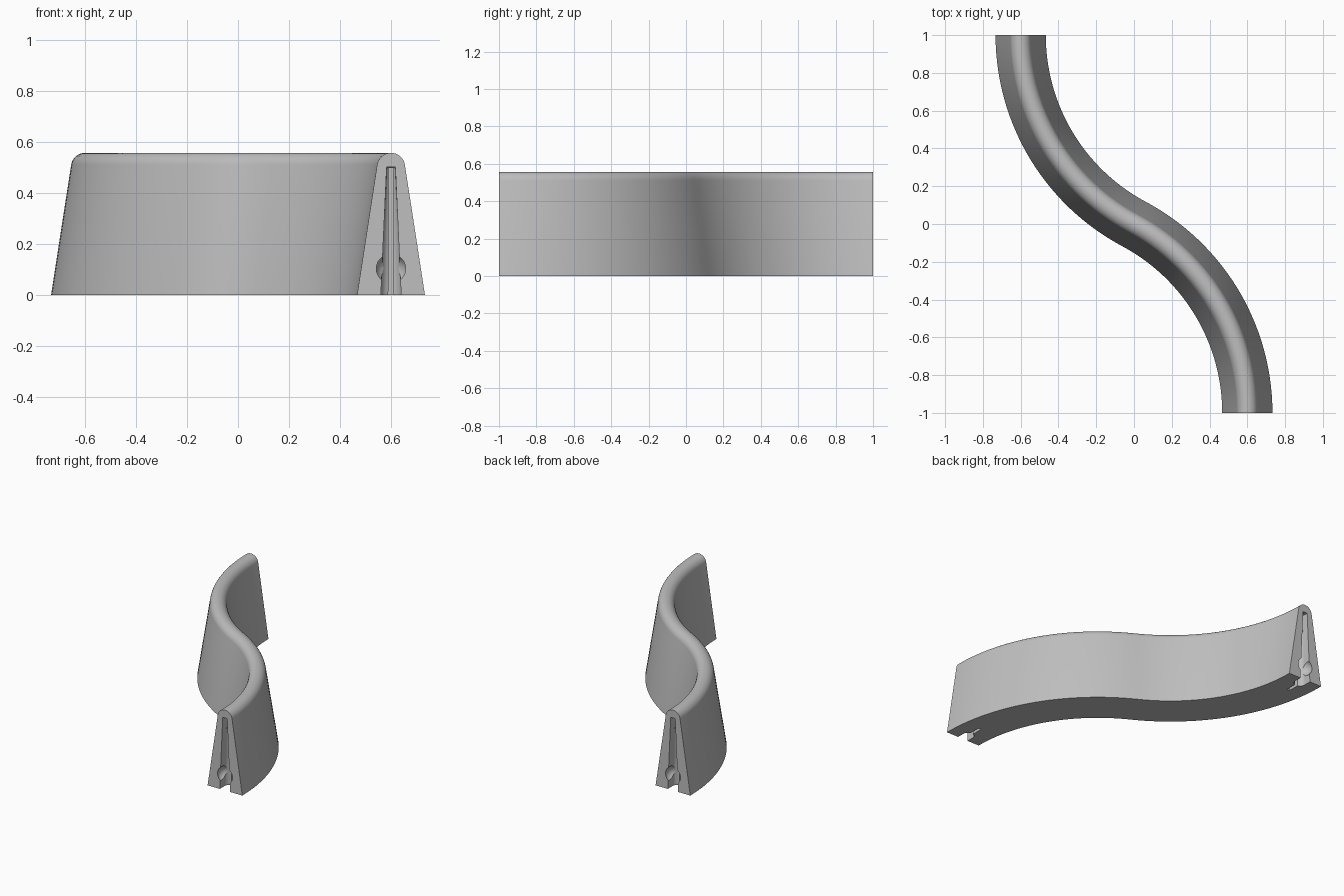
import bpy, bmesh
from math import sin, cos, atan2, radians, pi
from mathutils import Vector, Matrix

cube = bpy.data.objects.get("Cube")
if cube:
    bpy.data.objects.remove(cube)

BASE, HEIGHT, CAP = 0.133, 0.557, 0.055   # half width at floor, height, cap radius
END_X = 0.6                               # offset of each end from the middle
RADIUS = (END_X ** 2 + 1) / (2 * END_X)   # radius of both path arcs
STEPS = 28

grey = bpy.data.materials.new("mid grey")
grey.use_nodes = True
grey.diffuse_color = (0.52, 0.52, 0.52, 1)
grey.node_tree.nodes["Principled BSDF"].inputs["Base Color"].default_value = grey.diffuse_color


def make_object(name, bm):
    bmesh.ops.recalc_face_normals(bm, faces=bm.faces)
    mesh = bpy.data.meshes.new(name)
    bm.to_mesh(mesh)
    bm.free()
    mesh.materials.append(grey)
    obj = bpy.data.objects.new(name, mesh)
    bpy.context.collection.objects.link(obj)
    return obj


def loft(bm, rings):
    """Skin a row of closed rings and cap both ends."""
    loops = [[bm.verts.new(p) for p in ring] for ring in rings]
    count = len(loops[0])
    for a, b in zip(loops, loops[1:]):
        for i in range(count):
            j = (i + 1) % count
            bm.faces.new((a[i], a[j], b[j], b[i]))
    bm.faces.new(loops[0])
    bm.faces.new(loops[-1])


# Cross-section: leaning sides under a round cap
lean = radians(9)
profile = [(BASE, 0)]
for i in range(17):
    a = lean + (pi - 2 * lean) * i / 16
    profile.append((CAP * cos(a), HEIGHT - CAP + CAP * sin(a)))
profile.append((-BASE, 0))

# S-shaped path: one arc, then its half-turn copy
centre = Vector((END_X - RADIUS, -1, 0))
sweep = atan2(1, -centre.x)
path = []
for i in range(STEPS + 1):
    a = sweep * i / STEPS
    out = Vector((cos(a), sin(a), 0))
    path.append((centre + out * RADIUS, out))
path += [(-p, out) for p, out in reversed(path[:-1])]

bm = bmesh.new()
loft(bm, [[p + out * u + Vector((0, 0, z)) for u, z in profile] for p, out in path])
wall = make_object("curved_wall", bm)


def wedge(name, low, high, top, depth):
    """Upright slot reaching inward from the end face, narrower at the top."""
    bm = bmesh.new()
    rings = []
    for y in (-1.05, -1 + depth):
        rings.append([(END_X + u, y, z) for u, z in
                      ((-low, -0.05), (low, -0.05), (high, top), (-high, top))])
    loft(bm, rings)
    return make_object(name, bm)


def cone_cutter():
    bm = bmesh.new()
    bmesh.ops.create_cone(bm, cap_ends=True, segments=24, radius1=0.043, radius2=0.0165,
                          depth=0.549, matrix=Matrix.Translation((END_X, -0.95, 0.2245)))
    return make_object("round_slot_cutter", bm)


def socket_cutter():
    bm = bmesh.new()
    bmesh.ops.create_uvsphere(bm, u_segments=24, v_segments=16, radius=0.06,
                              matrix=Matrix.Translation((END_X, -0.983, 0.103)))
    return make_object("ball_socket_cutter", bm)


# Cut the slot and ball socket into both ends
cutters = []
for turn in (0, pi):
    for cutter in (wedge("slot_cutter", 0.042, 0.017, 0.502, 0.05),
                   wedge("slit_cutter", 0.011, 0.009, 0.498, 0.17),
                   cone_cutter(), socket_cutter()):
        cutter.data.transform(Matrix.Rotation(turn, 4, "Z"))
        cutter.hide_render = True
        cut = wall.modifiers.new(cutter.name, "BOOLEAN")
        cut.operation = "DIFFERENCE"
        cut.solver = "EXACT"
        cut.object = cutter
        cutters.append(cutter)

# Bake the cuts, drop the cutters
bpy.context.view_layer.update()
cut_mesh = bpy.data.meshes.new_from_object(
    wall.evaluated_get(bpy.context.evaluated_depsgraph_get()))
wall.modifiers.clear()
wall.data = cut_mesh
for cutter in cutters:
    bpy.data.objects.remove(cutter)

bpy.ops.object.select_all(action="DESELECT")
wall.select_set(True)
bpy.context.view_layer.objects.active = wall
bpy.ops.object.shade_smooth_by_angle(angle=radians(30))
